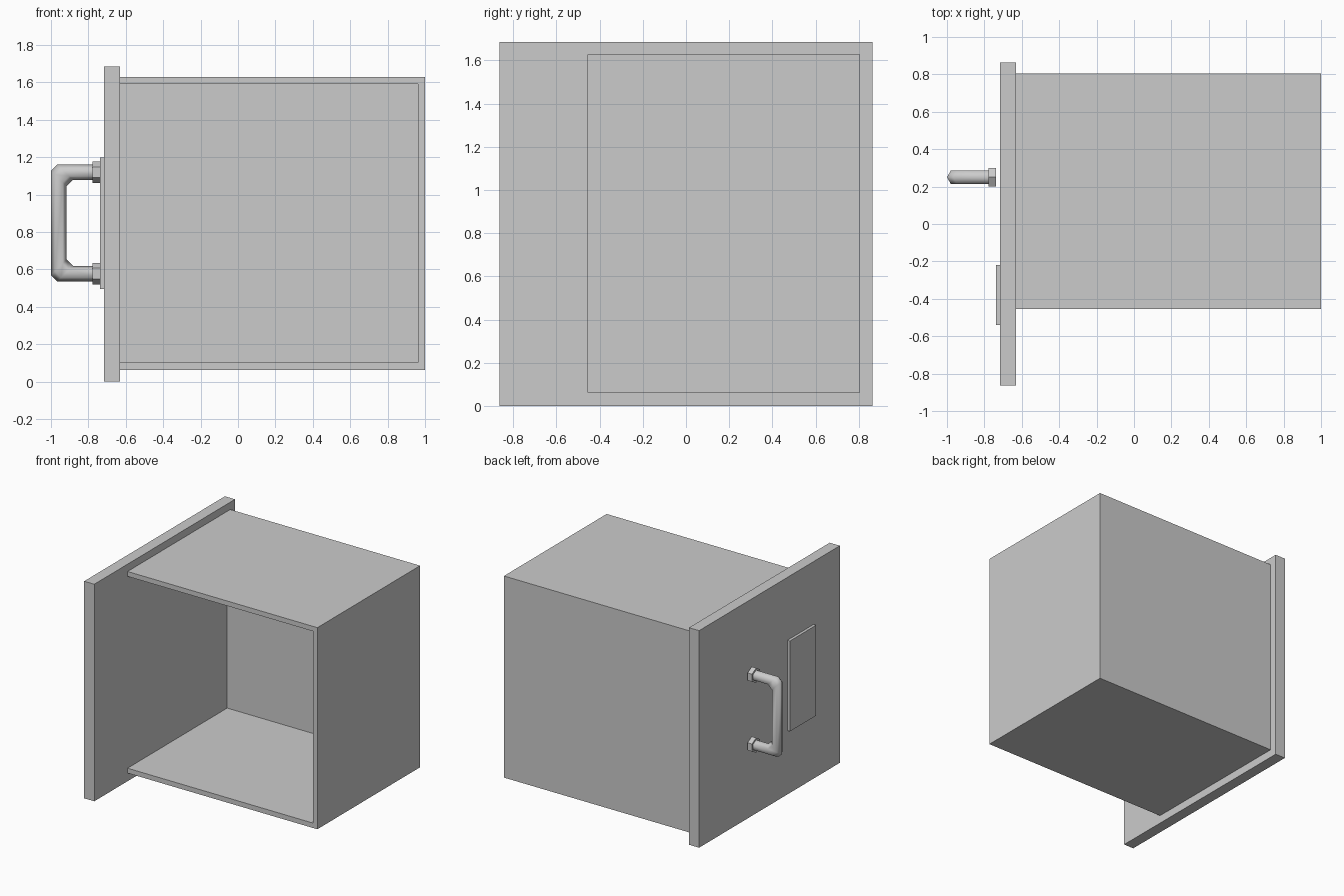
import bpy, bmesh, math
from mathutils import Vector

cube = bpy.data.objects.get("Cube")
if cube:
    bpy.data.objects.remove(cube, do_unlink=True)

grey = bpy.data.materials.new("light_grey")
grey.use_nodes = True
grey.diffuse_color = (0.6, 0.6, 0.6, 1)
grey.node_tree.nodes["Principled BSDF"].inputs["Base Color"].default_value = (0.6, 0.6, 0.6, 1)


def finish(name, bm):
    bmesh.ops.recalc_face_normals(bm, faces=bm.faces)
    mesh = bpy.data.meshes.new(name)
    bm.to_mesh(mesh)
    bm.free()
    mesh.materials.append(grey)
    obj = bpy.data.objects.new(name, mesh)
    bpy.context.collection.objects.link(obj)
    return obj


def box(name, lo, hi):
    bm = bmesh.new()
    bmesh.ops.create_cube(bm, size=1)
    lo, hi = Vector(lo), Vector(hi)
    for v in bm.verts:
        v.co = (lo + hi) / 2 + v.co * (hi - lo)
    return finish(name, bm)


def hex_tube(name, stations, radius, y):
    """Loft six-sided rings; each station is (x, z, outward x, outward z)."""
    bm = bmesh.new()
    rings = []
    for x, z, nx, nz in stations:
        ring = []
        for i in range(6):
            a = math.tau * i / 6
            c, s = radius * math.cos(a), radius * math.sin(a)
            ring.append(bm.verts.new((x + nx * c, y + s, z + nz * c)))
        rings.append(ring)
    for a, b in zip(rings, rings[1:]):
        for i in range(6):
            j = (i + 1) % 6
            bm.faces.new((a[i], a[j], b[j], b[i]))
    bm.faces.new(rings[0])
    bm.faces.new(rings[-1])
    return finish(name, bm)


# Drawer face and raised label plate
FACE, END = -0.63, 1.0
FRONT, BACK = -0.455, 0.805
LOW, HIGH, WALL = 0.063, 1.628, 0.038
box("face_panel", (-0.717, -0.863, 0), (FACE, 0.863, 1.685))
box("label_plate", (-0.739, -0.54, 0.495), (-0.717, -0.22, 1.197))

# Open-sided casing: cut a pocket by building the four walls edge to edge
box("floor_panel", (FACE, FRONT, LOW), (END, BACK, LOW + WALL))
box("top_panel", (FACE, FRONT, HIGH - WALL), (END, BACK, HIGH))
box("end_wall", (END - WALL, FRONT, LOW + WALL), (END, BACK, HIGH - WALL))
box("back_wall", (FACE, BACK - WALL, LOW + WALL), (END - WALL, BACK, HIGH - WALL))

# Bent handle with chamfered corners
MID, HALF, Y = 0.848, 0.271, 0.25
upper = [(-0.74, HALF, 0, 1), (-0.925, HALF, -1, 1), (-0.958, HALF - 0.033, -1, 1)]
lower = [(x, -z, nx, -nz) for x, z, nx, nz in reversed(upper)]
path = [(x, MID + z, nx, nz) for x, z, nx, nz in upper + lower]
handle = hex_tube("handle", path, 0.042, Y)

# Hexagonal nuts at both handle ends
for name, side in (("upper_nut", 1), ("lower_nut", -1)):
    z = MID + side * HALF
    hex_tube(name, [(-0.777, z, 0, 1), (-0.739, z, 0, 1)], 0.058, Y)

bpy.ops.object.select_all(action='DESELECT')
handle.select_set(True)
bpy.context.view_layer.objects.active = handle
bpy.ops.object.shade_smooth_by_angle(angle=math.radians(65))
